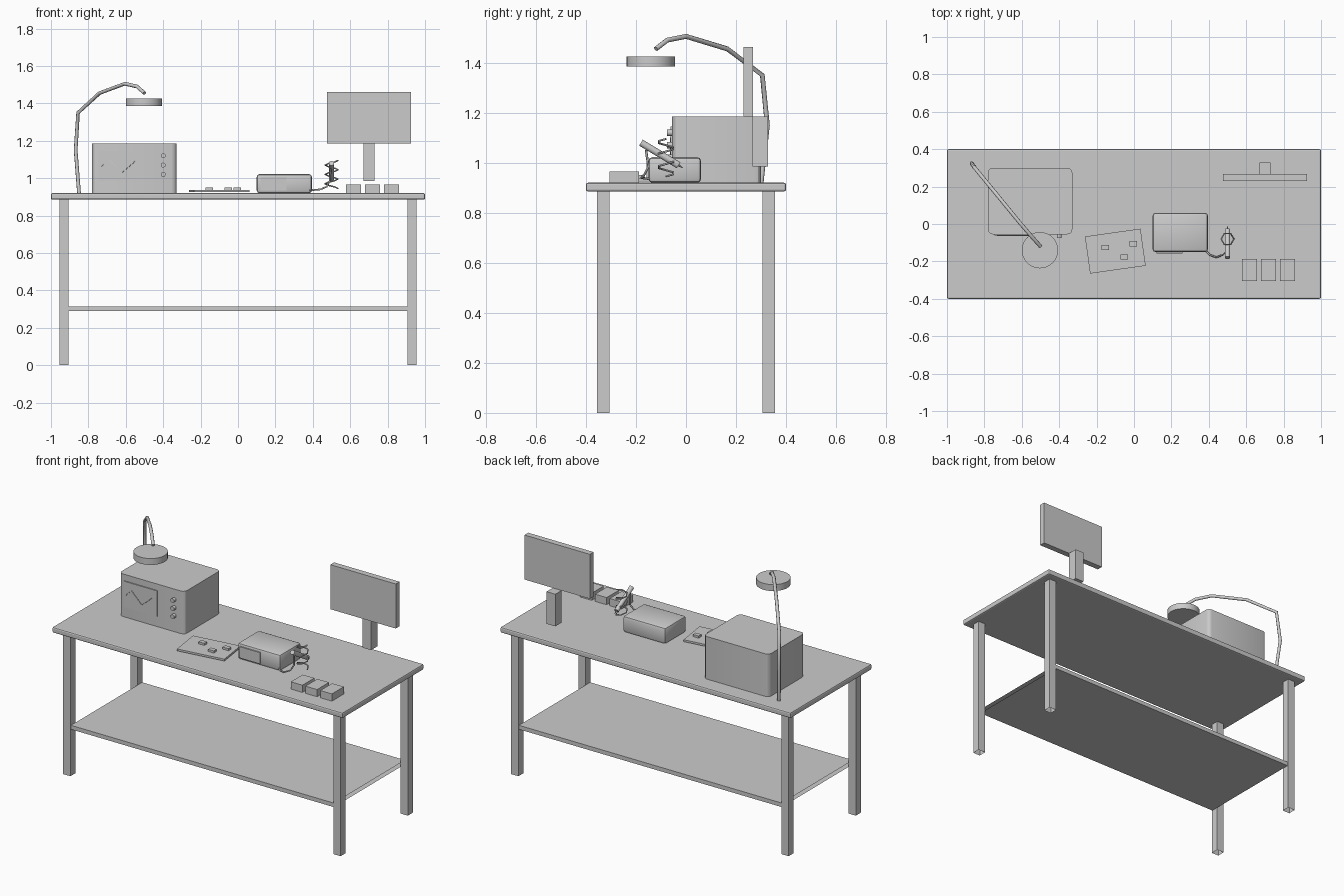
import bpy, bmesh, math
from mathutils import Vector, Matrix

if "Cube" in bpy.data.objects:
    bpy.data.objects.remove(bpy.data.objects["Cube"])

grey = bpy.data.materials.new("plain_grey")
grey.diffuse_color = (0.6, 0.6, 0.6, 1)
grey.use_nodes = True
grey.node_tree.nodes["Principled BSDF"].inputs["Base Color"].default_value = grey.diffuse_color


def finish(name, bm):
    me = bpy.data.meshes.new(name)
    bm.to_mesh(me)
    bm.free()
    me.materials.append(grey)
    ob = bpy.data.objects.new(name, me)
    bpy.context.collection.objects.link(ob)
    return ob


def box(name, lo, hi, bevel=0, edges=None, segs=2, open_axis=None, rot=0):
    """Box between two corners; edges picks which to bevel; open_axis drops end faces."""
    lo, hi = Vector(lo), Vector(hi)
    bm = bmesh.new()
    bmesh.ops.create_cube(bm, size=1)
    bmesh.ops.scale(bm, vec=hi - lo, verts=bm.verts)
    if open_axis is not None:
        ends = [f for f in bm.faces if abs(f.normal[open_axis]) > 0.9]
        bmesh.ops.delete(bm, geom=ends, context='FACES_ONLY')
    if bevel:
        picked = [e for e in bm.edges if edges is None or edges(e)]
        bmesh.ops.bevel(bm, geom=picked, offset=bevel, segments=segs,
                        profile=0.5, affect='EDGES')
    bmesh.ops.rotate(bm, matrix=Matrix.Rotation(rot, 3, 'Z'), verts=bm.verts)
    bmesh.ops.translate(bm, vec=(lo + hi) / 2, verts=bm.verts)
    return finish(name, bm)


def rod(name, a, b, r1, r2=None, sides=16):
    """Cylinder or cone from point a to point b."""
    a, b = Vector(a), Vector(b)
    bm = bmesh.new()
    q = (b - a).to_track_quat('Z', 'Y').to_matrix().to_4x4()
    bmesh.ops.create_cone(bm, cap_ends=True, segments=sides, radius1=r1,
                          radius2=r1 if r2 is None else r2, depth=(b - a).length,
                          matrix=Matrix.Translation((a + b) / 2) @ q)
    return finish(name, bm)


def tube(name, pts, r, res=1):
    """Round tube along a polyline, turned into a mesh."""
    cu = bpy.data.curves.new(name, 'CURVE')
    cu.dimensions = '3D'
    cu.bevel_depth, cu.bevel_resolution, cu.use_fill_caps = r, res, True
    sp = cu.splines.new('POLY')
    sp.points.add(len(pts) - 1)
    for p, co in zip(sp.points, pts):
        p.co = (*co, 1)
    cu.materials.append(grey)
    ob = bpy.data.objects.new(name, cu)
    bpy.context.collection.objects.link(ob)
    return ob


def upright(e):
    d = e.verts[0].co - e.verts[1].co
    return abs(d.z) > abs(d.x) + abs(d.y)


TOP = 0.92

# Workbench: top, hollow legs, open-ended shelf
box("bench_top", (-1, -0.4, 0.885), (1, 0.4, TOP), 0.008)
for sx in (-1, 1):
    for sy in (-1, 1):
        x, y = sx * 0.93, sy * 0.33
        box("bench_leg", (x - 0.025, y - 0.025, 0), (x + 0.025, y + 0.025, 0.885), open_axis=2)
box("bench_shelf", (-0.905, -0.35, 0.29), (0.905, 0.35, 0.315), open_axis=0)

# Oscilloscope: case, screen, trace, knobs
box("scope_case", (-0.78, -0.055, TOP), (-0.33, 0.30, 1.185), 0.025, upright, 3)
box("scope_screen", (-0.745, -0.061, 0.985), (-0.515, -0.05, 1.145))
tube("scope_trace", [(-0.73, -0.062, 1.06), (-0.69, -0.062, 1.10), (-0.62, -0.062, 1.03),
                     (-0.55, -0.062, 1.09)], 0.002)
for z in (1.02, 1.07, 1.12):
    rod("scope_knob", (-0.4, -0.05, z), (-0.4, -0.075, z), 0.013)

# Circuit board with chips
box("circuit_board", (-0.25, -0.245, 0.925), (0.05, -0.045, 0.937), rot=0.14)
for x, y in ((-0.155, -0.125), (-0.003, -0.105), (-0.053, -0.177)):
    box("chip", (x - 0.02, y - 0.014, 0.935), (x + 0.02, y + 0.014, 0.95))

# Soldering station: case, front panel, cord, coil holder, iron
box("station_case", (0.10, -0.15, TOP), (0.395, 0.06, 1.022), 0.015)
box("station_panel", (0.12, -0.157, 0.935), (0.26, -0.145, 1.005))
tube("iron_cord", [(0.38, -0.14, 0.935), (0.405, -0.165, 0.937), (0.44, -0.178, 0.94),
                   (0.475, -0.165, 0.955), (0.49, -0.15, 0.985), (0.497, -0.16, 1.05)], 0.005)
coil = []
for i in range(19):
    a = math.tau * i / 6
    coil.append((0.5 + 0.034 * math.cos(a), -0.08 + 0.034 * math.sin(a), 0.945 + 0.15 * i / 18))
tube("coil_holder", coil, 0.004)
rod("iron_handle", (0.5, -0.18, 1.08), (0.5, -0.03, 0.99), 0.014)
rod("iron_tip", (0.5, -0.03, 0.99), (0.5, -0.012, 0.979), 0.005, 0.001, 8)

# Parts bins
for x in (0.617, 0.718, 0.82):
    box("parts_bin", (x - 0.04, -0.305, TOP), (x + 0.04, -0.188, 0.965))

# Monitor and its post
box("monitor", (0.475, 0.23, 1.185), (0.925, 0.267, 1.462))
box("monitor_post", (0.67, 0.265, 0.985), (0.73, 0.328, 1.185))

# Magnifier lamp: bent arm and round head
tube("lamp_arm", [(-0.85, 0.30, TOP), (-0.868, 0.325, 1.15), (-0.855, 0.305, 1.35),
                  (-0.74, 0.165, 1.455), (-0.605, 0.0, 1.505), (-0.54, -0.075, 1.49),
                  (-0.50, -0.12, 1.455)], 0.01, 2)
rod("lamp_head", (-0.503, -0.14, 1.385), (-0.503, -0.14, 1.425), 0.097, sides=32)

# Smooth round parts
bpy.ops.object.select_all(action='DESELECT')
for ob in bpy.data.objects:
    if ob.type == 'MESH' and ob.name.startswith(("lamp_head", "scope_", "iron_", "station_case")):
        ob.select_set(True)
        bpy.context.view_layer.objects.active = ob
bpy.ops.object.shade_smooth_by_angle(angle=math.radians(30))
